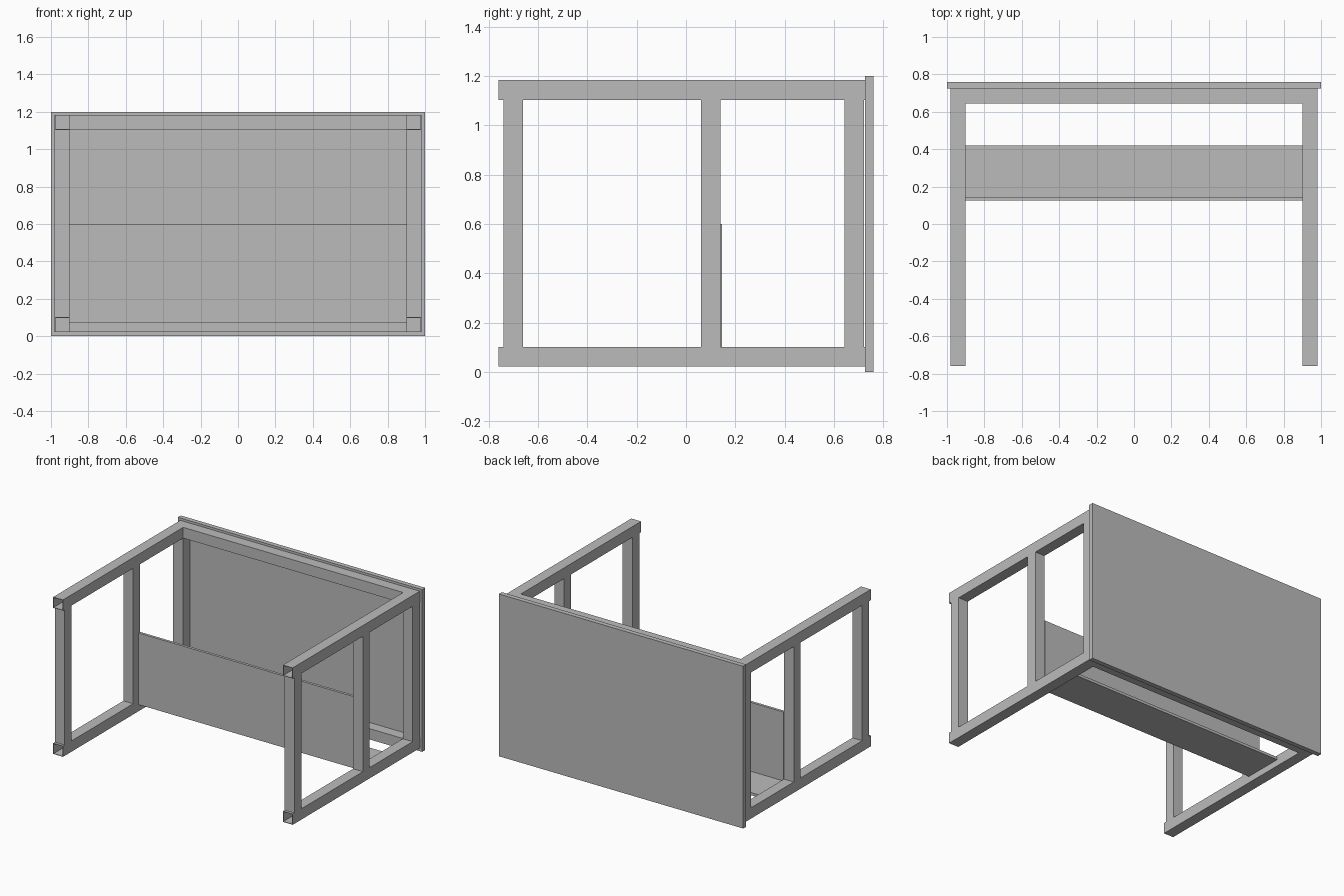
import bpy
import bmesh
from mathutils import Vector

cube = bpy.data.objects.get("Cube")
if cube:
    bpy.data.objects.remove(cube, do_unlink=True)

# One plain grey for the whole piece
grey = bpy.data.materials.new("plain grey")
grey.use_nodes = True
colour = (0.5, 0.5, 0.5, 1)
grey.diffuse_color = colour
grey.node_tree.nodes["Principled BSDF"].inputs["Base Color"].default_value = colour

TUBE = 0.08
WALL = 0.004


def finish(name, bm):
    bmesh.ops.recalc_face_normals(bm, faces=bm.faces)
    mesh = bpy.data.meshes.new(name)
    bm.to_mesh(mesh)
    bm.free()
    mesh.materials.append(grey)
    obj = bpy.data.objects.new(name, mesh)
    bpy.context.collection.objects.link(obj)
    return obj


def board(name, low, high):
    low, high = Vector(low), Vector(high)
    bm = bmesh.new()
    bmesh.ops.create_cube(bm, size=1)
    for v in bm.verts:
        v.co = (low + high) / 2 + v.co * (high - low)
    return finish(name, bm)


def tube(name, centre, axis, length):
    """Square hollow tube, open at both ends, along the given axis."""
    bm = bmesh.new()
    u, w = (axis + 1) % 3, (axis + 2) % 3
    loops = []
    for half in (TUBE / 2, TUBE / 2 - WALL):
        for end in (-length / 2, length / 2):
            loop = []
            for a, b in ((-1, -1), (1, -1), (1, 1), (-1, 1)):
                co = Vector(centre)
                co[axis] += end
                co[u] += a * half
                co[w] += b * half
                loop.append(bm.verts.new(co))
            loops.append(loop)
    outer0, outer1, inner0, inner1 = loops
    for p, q in ((outer0, outer1), (outer1, inner1), (inner1, inner0), (inner0, outer0)):
        for i in range(4):
            j = (i + 1) % 4
            bm.faces.new((p[i], p[j], q[j], q[i]))
    return finish(name, bm)


# Large rear panel
board("rear_panel", (-1, 0.725, 0), (1, 0.76, 1.2))

# Side frames: two rails and three posts each
levels = {"lower": 0.062, "upper": 1.143}
for side, x in (("right", -0.94), ("left", 0.94)):
    for level, z in levels.items():
        tube(f"{side}_{level}_rail", (x, -0.0175, z), 1, 1.485)
    for place, y in (("front", -0.7), ("middle", 0.1), ("rear", 0.682)):
        tube(f"{side}_{place}_post", (x, y, 0.6025), 2, 1.001)

# Cross beams joining the side frames along the rear panel
for level, z in levels.items():
    tube(f"{level}_cross_beam", (0, 0.685, z), 0, 1.8)

# Upright board and shelf between the frames
board("upright_board", (-0.9, 0.125, 0.07), (0.9, 0.145, 0.6))
board("shelf", (-0.9, 0.145, 0.07), (0.9, 0.42, 0.09))
